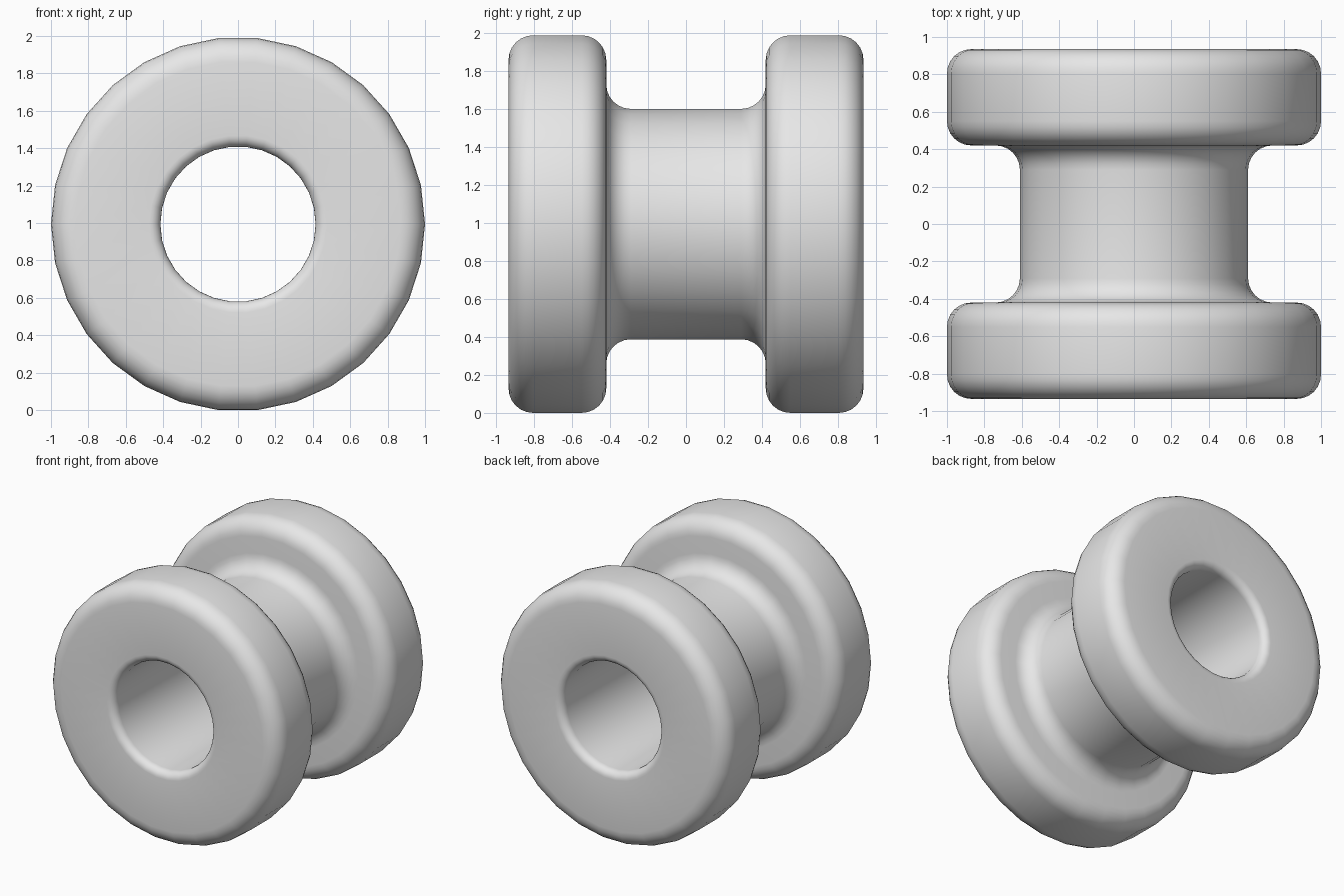
import bpy, bmesh, math

if "Cube" in bpy.data.objects:
    bpy.data.objects.remove(bpy.data.objects["Cube"])

SIDES = 30
OUTER, HUB, BORE = 1.0, 0.61, 0.415     # radii
END, INNER = 0.935, 0.42                # flange faces along y
ROUND, LIP = 0.13, 0.06                 # fillet radii
CENTRE_Z = OUTER * math.cos(math.pi / SIDES)


def arc(y, r, size, start, end, steps=6):
    """Points of a fillet about (y, r), angles in degrees from +y."""
    pts = []
    for i in range(steps + 1):
        a = math.radians(start + (end - start) * i / steps)
        pts.append((y + size * math.cos(a), r + size * math.sin(a)))
    return pts


# Half profile from the hub to the bore, on the +y side
half = arc(INNER - ROUND, HUB + ROUND, ROUND, -90, 0)           # hub to flange
half += arc(INNER + ROUND, OUTER - ROUND, ROUND, 180, 90)       # inner rim
half += arc(END - ROUND, OUTER - ROUND, ROUND, 90, 0)           # outer rim
half += arc(END - LIP, BORE + LIP, LIP, 0, -90)                 # bore lip
profile = half + [(-y, r) for y, r in reversed(half)]

# Spin the closed profile about the y axis
bm = bmesh.new()
rings = []
for s in range(SIDES):
    a = 2 * math.pi * s / SIDES
    rings.append([bm.verts.new((r * math.cos(a), y, CENTRE_Z + r * math.sin(a)))
                  for y, r in profile])
n = len(profile)
for s in range(SIDES):
    p, q = rings[s], rings[(s + 1) % SIDES]
    for i in range(n):
        j = (i + 1) % n
        bm.faces.new((p[i], p[j], q[j], q[i]))
bmesh.ops.recalc_face_normals(bm, faces=bm.faces)

mesh = bpy.data.meshes.new("flanged_spool")
bm.to_mesh(mesh)
bm.free()
spool = bpy.data.objects.new("flanged_spool", mesh)
bpy.context.collection.objects.link(spool)

# Plain grey finish, smooth shaded
grey = bpy.data.materials.new("light grey")
grey.diffuse_color = (0.8, 0.8, 0.8, 1)
grey.use_nodes = True
grey.node_tree.nodes["Principled BSDF"].inputs["Base Color"].default_value = grey.diffuse_color
mesh.materials.append(grey)
bpy.context.view_layer.objects.active = spool
spool.select_set(True)
bpy.ops.object.shade_smooth_by_angle(angle=math.radians(30))
